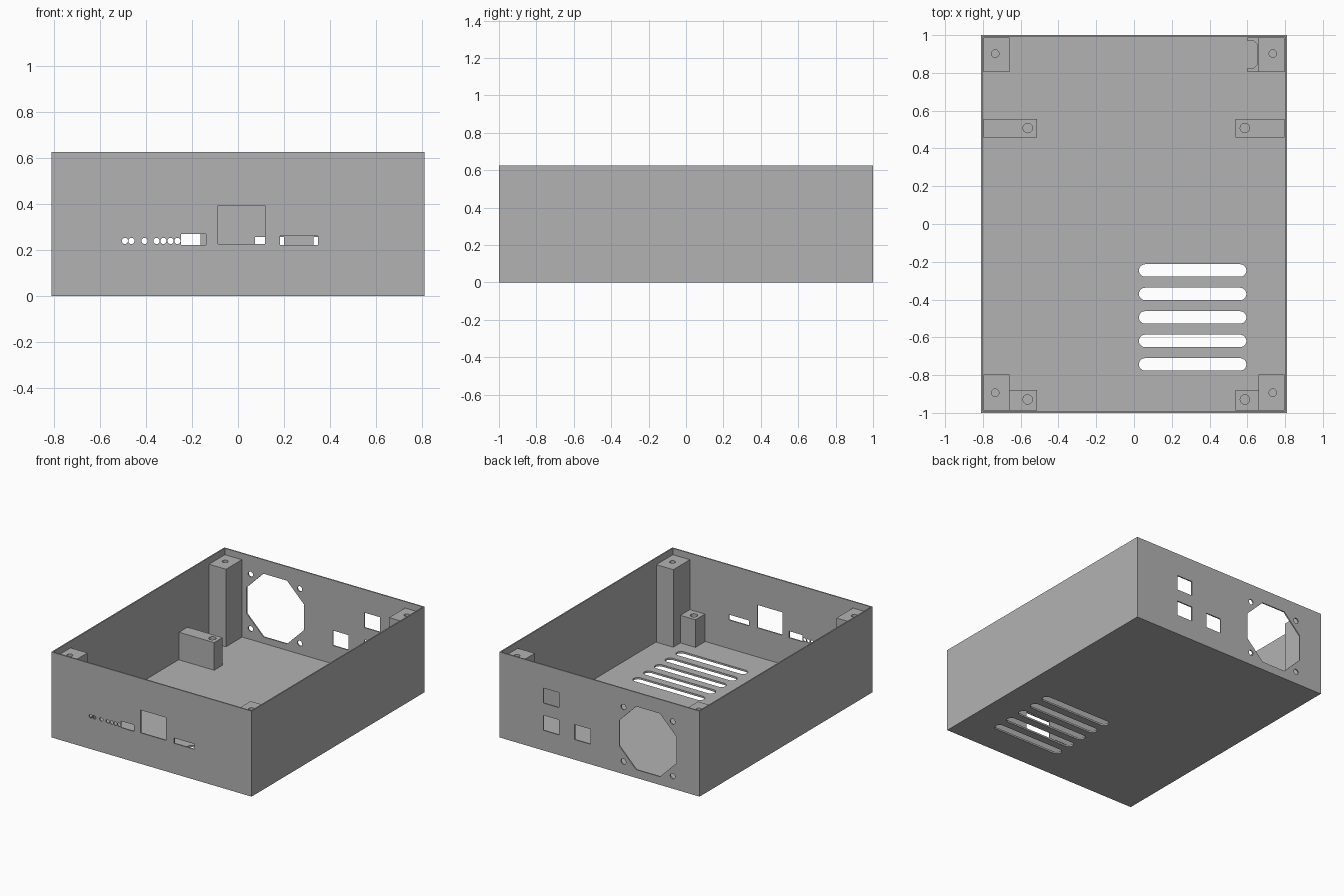
import bpy, bmesh, math
from mathutils import Matrix, Vector

old = bpy.data.objects.get("Cube")
if old:
    bpy.data.objects.remove(old, do_unlink=True)

grey = bpy.data.materials.new("plain_grey")
grey.use_nodes = True
grey.diffuse_color = (0.45, 0.45, 0.45, 1)
grey.node_tree.nodes["Principled BSDF"].inputs["Base Color"].default_value = (0.45, 0.45, 0.45, 1)

W, D, H = 0.81, 1.0, 0.625      # half width, half depth, height
T = 0.013                       # wall and floor thickness
IX, IY = W - T, D - T


def finish(bm, name):
    bmesh.ops.recalc_face_normals(bm, faces=bm.faces)
    mesh = bpy.data.meshes.new(name)
    bm.to_mesh(mesh)
    bm.free()
    mesh.materials.append(grey)
    ob = bpy.data.objects.new(name, mesh)
    bpy.context.collection.objects.link(ob)
    return ob


def add_box(bm, x, y, z):
    """Box from three (low, high) ranges."""
    size = [r[1] - r[0] for r in (x, y, z)]
    mid = [sum(r) / 2 for r in (x, y, z)]
    bmesh.ops.create_cube(bm, size=1, matrix=Matrix.Translation(mid) @ Matrix.Diagonal((*size, 1)))


def add_rod(bm, centre, radius, depth, axis="Z", sides=24, turn=0.0):
    tilt = Matrix.Rotation(math.pi / 2, 4, "X") if axis == "Y" else Matrix()
    bmesh.ops.create_cone(bm, cap_ends=True, segments=sides, radius1=radius, radius2=radius,
                          depth=depth,
                          matrix=Matrix.Translation(centre) @ tilt @ Matrix.Rotation(turn, 4, "Z"))


def add_prism(bm, points, low, high):
    face = bm.faces.new([bm.verts.new((x, y, low)) for x, y in points])
    geom = bmesh.ops.extrude_face_region(bm, geom=[face])["geom"]
    verts = [v for v in geom if isinstance(v, bmesh.types.BMVert)]
    bmesh.ops.translate(bm, verts=verts, vec=(0, 0, high - low))


def cut(target, bm):
    cutter = finish(bm, "cutter")
    cutter.hide_render = True
    mod = target.modifiers.new("openings", "BOOLEAN")
    mod.operation, mod.solver, mod.object = "DIFFERENCE", "EXACT", cutter
    bpy.context.view_layer.objects.active = target
    bpy.ops.object.modifier_apply(modifier=mod.name)
    bpy.data.objects.remove(cutter, do_unlink=True)


# Open tray: box with the top inset and sunk to the floor
bm = bmesh.new()
add_box(bm, (-W, W), (-D, D), (0, H))
bm.normal_update()
top = max(bm.faces, key=lambda f: f.calc_center_median().z)
bmesh.ops.inset_region(bm, faces=[top], thickness=T)
sunk = bmesh.ops.extrude_discrete_faces(bm, faces=[top])["faces"][0]
bmesh.ops.translate(bm, verts=sunk.verts, vec=(0, 0, T - H))
case = finish(bm, "case")

cuts = bmesh.new()
FRONT, BACK = (-D - 0.02, -D + 0.03), (D - 0.03, D + 0.02)

# Front: indicator holes and socket openings
for x in (-0.491, -0.463, -0.406, -0.354, -0.324, -0.293, -0.263):
    add_rod(cuts, (x, -D, 0.239), 0.0135, 0.06, "Y", 16)
for x, z in (((-0.248, -0.139), (0.222, 0.27)),
             ((-0.087, 0.117), (0.226, 0.393)),
             ((0.183, 0.348), (0.222, 0.261))):
    add_box(cuts, x, FRONT, z)

# Back: octagonal fan opening, its screw holes and three sockets
FX, FZ = -0.393, 0.291
add_rod(cuts, (FX, D, FZ), 0.231 / math.cos(math.pi / 8), 0.06, "Y", 8, math.pi / 8)
for sx in (-1, 1):
    for sz in (-1, 1):
        add_rod(cuts, (FX + sx * 0.199, D, FZ + sz * 0.199), 0.02, 0.06, "Y", 16)
for x, z in ((0.328, 0.346), (0.328, 0.147), (0.074, 0.147)):
    add_box(cuts, (x, x + 0.126), BACK, (z, z + 0.11))

# Floor: rounded vent slots
R, X0, X1 = 0.033, 0.059, 0.562
for i in range(5):
    y = -0.246 - 0.1243 * i
    outline = []
    for cx, start in ((X1, -math.pi / 2), (X0, math.pi / 2)):
        for k in range(13):
            a = start + math.pi * k / 12
            outline.append((cx + R * math.cos(a), y + R * math.sin(a)))
    add_prism(cuts, outline, -0.02, 0.04)
cut(case, cuts)


def drilled_block(name, x, y, height, hole, radius, depth):
    bm = bmesh.new()
    add_box(bm, x, y, (T, height))
    block = finish(bm, name)
    bm = bmesh.new()
    add_rod(bm, (*hole, height), radius, depth * 2)
    cut(block, bm)


# Lid posts in the corners and board supports along the sides
for side, s in (("left", 1), ("right", -1)):
    edge = 0.66 * s
    for end, y, hy in (("back", (0.804, IY), 0.902), ("front", (-IY, -0.796), -0.893)):
        drilled_block(f"{end}_{side}_post", sorted((edge, IX * s)), y, 0.58,
                      (0.735 * s, hy), 0.02, 0.15)
    inner, hole_x = (0.538, 0.587) if s > 0 else (-0.513, -0.563)
    drilled_block(f"middle_{side}_support", sorted((inner, IX * s)), (0.458, 0.556), 0.215,
                  (hole_x, 0.508), 0.025, 0.12)
    drilled_block(f"front_{side}_support", sorted((inner, edge)), (-IY, -0.878), 0.215,
                  (hole_x, -0.929), 0.025, 0.12)

# Notched holder beside the back left post
bm = bmesh.new()
add_prism(bm, [(0.66, 0.804), (0.60, 0.804), (0.60, 0.826), (0.635, 0.826), (0.65, 0.841),
               (0.65, 0.953), (0.635, 0.968), (0.60, 0.968), (0.60, IY), (0.66, IY)], T, 0.3)
finish(bm, "notched_holder")

# Keep crisp edges with smooth hole walls
for ob in bpy.context.collection.objects:
    ob.select_set(ob.type == "MESH")
bpy.context.view_layer.objects.active = case
bpy.ops.object.shade_smooth_by_angle(angle=math.radians(28))
